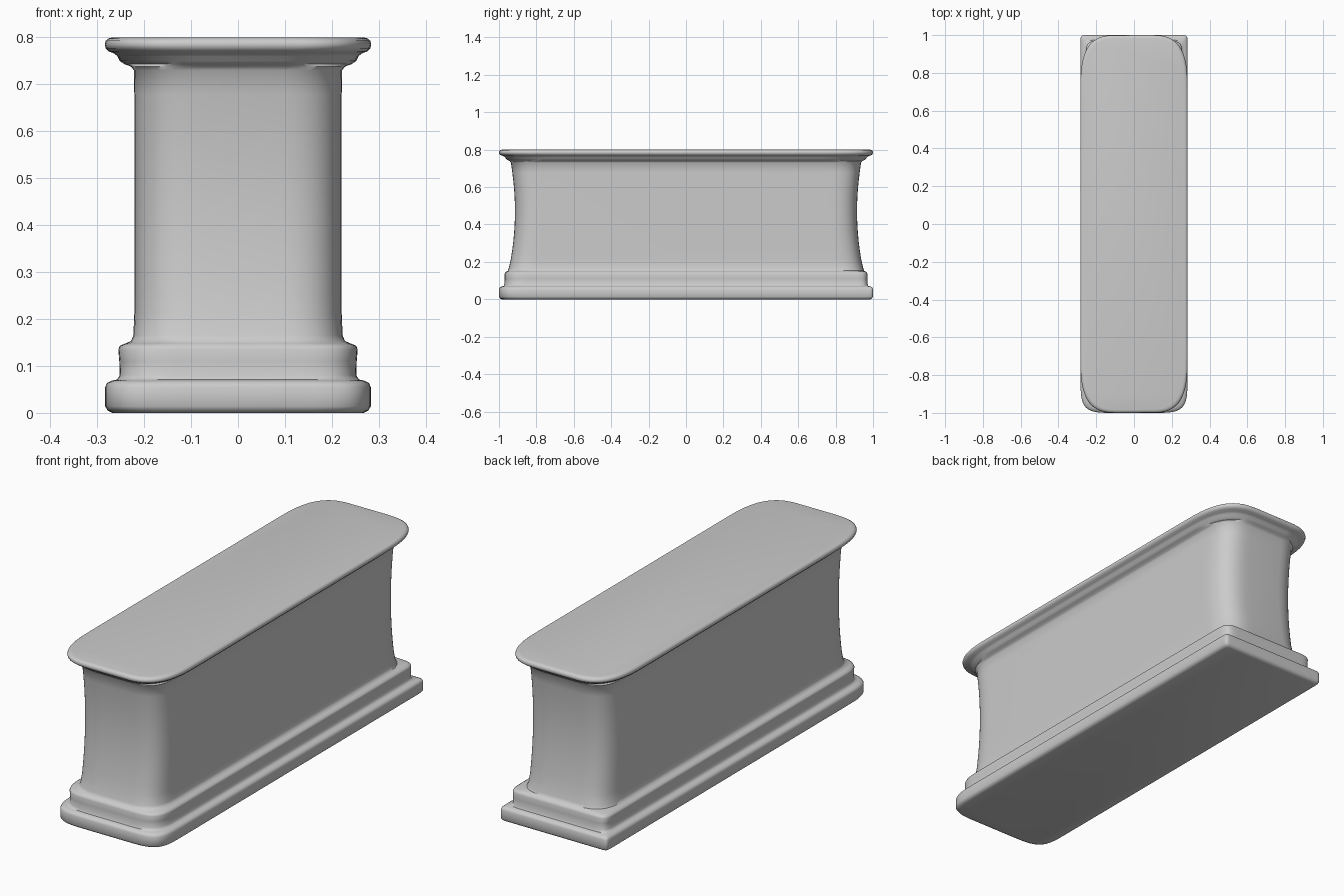
import bpy, bmesh, math

cube = bpy.data.objects.get("Cube")
if cube:
    bpy.data.objects.remove(cube, do_unlink=True)

stone = bpy.data.materials.new("light grey stone")
stone.use_nodes = True
colour = (0.6, 0.6, 0.6, 1)
stone.diffuse_color = colour
stone.node_tree.nodes["Principled BSDF"].inputs["Base Color"].default_value = colour

STEPS = 14  # segments in each corner

# Corner shapes (x reach, y reach, squareness) for the front and back ends
BASE = ((0.2, 0.2, 4.5), (0.1, 0.1, 14))
STEP = ((0.18, 0.18, 4), (0.14, 0.14, 7))
BODY = ((0.15, 0.16, 2.8), (0.15, 0.16, 2.8))
CAP = ((0.2, 0.3, 3), (0.2, 0.3, 3))


def corner(hx, hy, shape):
    """Quarter outline from the long side round to the end."""
    rx, ry, power = shape
    for i in range(STEPS + 1):
        a = math.pi / 2 * i / STEPS
        c, s = max(math.cos(a), 0), math.sin(a)
        yield hx - rx + rx * c ** (2 / power), hy - ry + ry * s ** (2 / power)


def outline(hx, hy, shapes):
    front = list(corner(hx, hy, shapes[0]))
    back = list(corner(hx, hy, shapes[1]))
    pts = back + [(-x, y) for x, y in back[-2::-1]]
    pts += [(-x, -y) for x, y in front] + [(x, -y) for x, y in front[-2::-1]]
    return pts


def loft(name, rows):
    bm = bmesh.new()
    rings = [[bm.verts.new((x, y, z)) for x, y in outline(hx, hy, shape)]
             for z, hx, hy, shape in rows]
    for low, high in zip(rings, rings[1:]):
        for i in range(len(low)):
            j = (i + 1) % len(low)
            bm.faces.new((low[i], low[j], high[j], high[i]))
    bm.faces.new(rings[0][::-1])
    bm.faces.new(rings[-1])
    bmesh.ops.recalc_face_normals(bm, faces=bm.faces)
    mesh = bpy.data.meshes.new(name)
    bm.to_mesh(mesh)
    bm.free()
    mesh.materials.append(stone)
    obj = bpy.data.objects.new(name, mesh)
    bpy.context.collection.objects.link(obj)
    bpy.ops.object.select_all(action="DESELECT")
    obj.select_set(True)
    bpy.context.view_layer.objects.active = obj
    bpy.ops.object.shade_smooth_by_angle(angle=math.radians(50))


# Plinth: square foot and a smaller step
rows = [(0, 0.268, 0.985, BASE), (0.005, 0.278, 0.995, BASE),
        (0.014, 0.283, 1, BASE), (0.055, 0.283, 1, BASE),
        (0.064, 0.279, 0.996, BASE), (0.069, 0.268, 0.985, BASE),
        (0.071, 0.258, 0.975, STEP), (0.08, 0.252, 0.971, STEP),
        (0.11, 0.253, 0.97, STEP), (0.135, 0.255, 0.97, STEP),
        (0.143, 0.252, 0.967, STEP), (0.148, 0.24, 0.96, STEP),
        (0.153, 0.228, 0.952, BODY), (0.165, 0.223, 0.948, BODY)]

# Shaft: straight long sides and hollow ends
for i in range(1, 12):
    t = i / 12
    rows.append((0.165 + 0.56 * t, 0.221,
                 0.946 - 0.01 * t - 0.105 * t * (1 - t), BODY))

# Cornice: cove, bead and rounded slab edge
rows += [(0.73, 0.222, 0.936, BODY), (0.738, 0.228, 0.942, BODY),
         (0.743, 0.242, 0.952, CAP), (0.75, 0.252, 0.962, CAP),
         (0.76, 0.257, 0.968, CAP), (0.766, 0.264, 0.977, CAP),
         (0.77, 0.275, 0.99, CAP), (0.777, 0.282, 0.998, CAP),
         (0.785, 0.284, 1, CAP), (0.793, 0.282, 0.998, CAP),
         (0.798, 0.276, 0.992, CAP), (0.8, 0.268, 0.984, CAP)]

loft("pedestal", rows)
